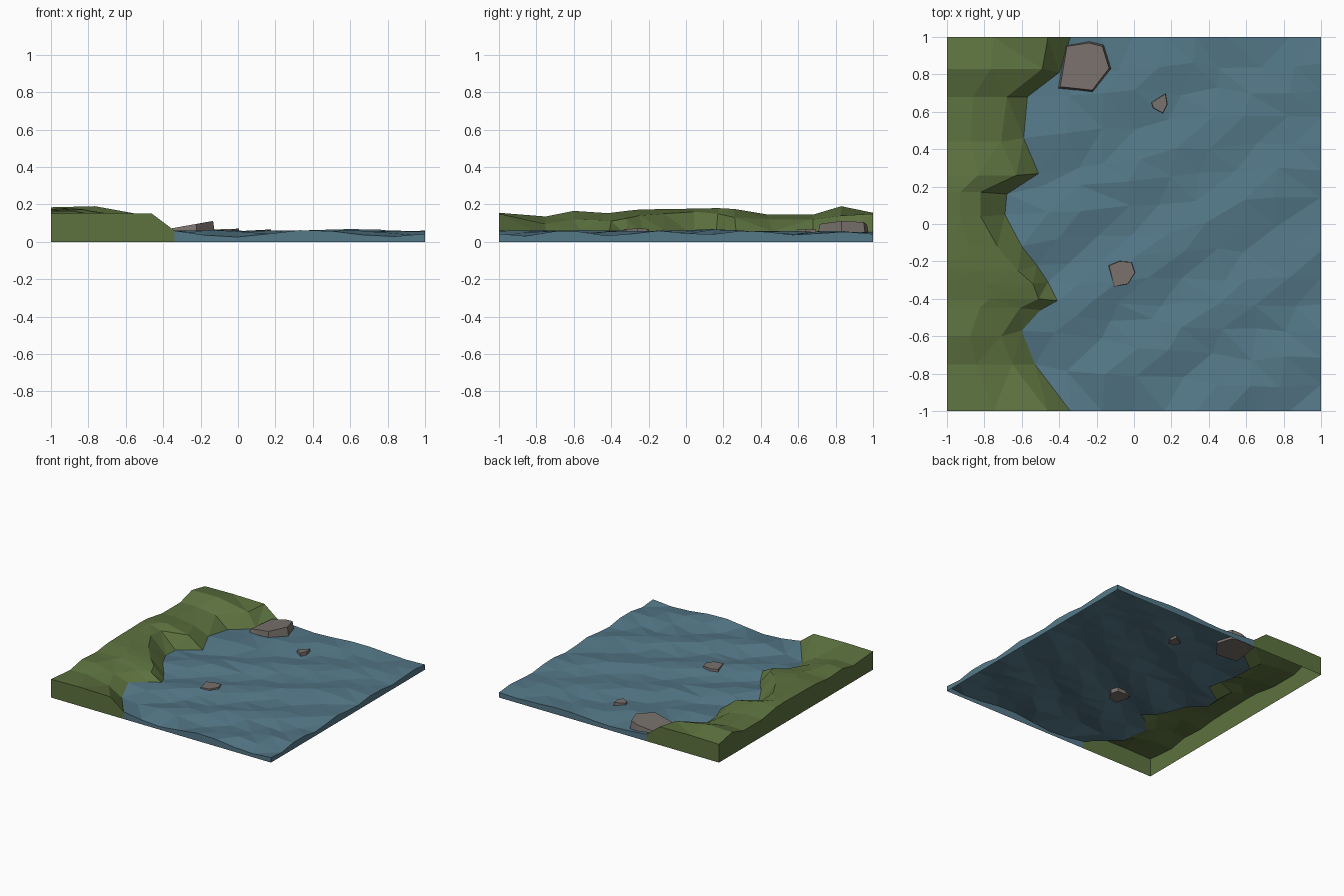
import bpy, bmesh, math, random

if "Cube" in bpy.data.objects:
    bpy.data.objects.remove(bpy.data.objects["Cube"])
random.seed(4)


def material(name, rgb):
    m = bpy.data.materials.new(name)
    m.diffuse_color = (*rgb, 1)
    m.use_nodes = True
    m.node_tree.nodes["Principled BSDF"].inputs["Base Color"].default_value = m.diffuse_color
    return m


GRASS = material("grass", (0.11, 0.17, 0.05))
WATER = material("water", (0.09, 0.19, 0.25))
STONE = material("stone", (0.19, 0.165, 0.15))


def finish(bm, name, mat):
    bmesh.ops.triangulate(bm, faces=[f for f in bm.faces if len(f.verts) == 4])
    me = bpy.data.meshes.new(name)
    bm.to_mesh(me)
    bm.free()
    me.materials.append(mat)
    ob = bpy.data.objects.new(name, me)
    bpy.context.collection.objects.link(ob)
    return ob


def sheet(name, rows, mat, sides):
    """Surface through a grid of points, with walls to z = 0 on some borders."""
    bm = bmesh.new()
    g = [[bm.verts.new(p) for p in r] for r in rows]
    for a, b in zip(g, g[1:]):
        for i in range(len(a) - 1):
            bm.faces.new((a[i], a[i + 1], b[i + 1], b[i]))
    borders = {"front": g[0][::-1], "back": g[-1],
               "left": [r[0] for r in g], "right": [r[-1] for r in g][::-1]}
    for s in sides:
        top = borders[s]
        low = [bm.verts.new((v.co.x, v.co.y, 0)) for v in top]
        for i in range(len(top) - 1):
            bm.faces.new((top[i], top[i + 1], low[i + 1], low[i]))
    return finish(bm, name, mat)


def ripple(x, y):
    """Diagonal waves, calmer towards the far right corner."""
    s = 0.5 * x - 0.85 * y
    amp = 0.016 - 0.004 * (x + y)
    z = 0.045 - amp * math.sin(2 * math.pi * (s - 0.31) / 0.42)
    return max(0.012, z + 0.012 * math.exp(-((x - .7) ** 2 + (y - .2) ** 2) / .1))


# Shoreline: foot x, foot y, bank edge x, bank edge y, bank edge z, crest z
shore = [(-.34, -1, -.46, -1, .15, .155), (-.53, -.75, -.65, -.75, .095, .135),
         (-.60, -.57, -.71, -.60, .12, .165), (-.50, -.46, -.61, -.45, .115, .155),
         (-.41, -.41, -.51, -.40, .11, .155), (-.46, -.31, -.54, -.32, .125, .165),
         (-.52, -.22, -.62, -.25, .14, .172), (-.60, -.12, -.73, -.12, .15, .175),
         (-.69, .05, -.82, .04, .16, .177), (-.68, .16, -.82, .17, .15, .18),
         (-.51, .27, -.63, .26, .13, .175), (-.59, .46, -.71, .44, .12, .145),
         (-.57, .68, -.68, .68, .12, .145), (-.40, .81, -.49, .83, .14, .19),
         (-.34, 1, -.46, 1, .15, .155)]

bank_rows, water_rows = [], []
n, cols = len(shore), 8
for k, (fx, fy, tx, ty, tz, cz) in enumerate(shore):
    foot_z = ripple(fx, fy)
    bank_rows.append([(-1, ty, cz * 0.97), ((tx - 1) / 2 - 0.02, ty, cz),
                      (tx, ty, tz), (fx, fy, foot_z)])
    row = []
    end_y = -1 + 2 * k / (n - 1)
    for i in range(cols + 1):
        t = i / cols
        x = fx + (1 - fx) * t
        y = fy + (end_y - fy) * min(1, 1.5 * t)
        if 0 < i < cols and 0 < k < n - 1:
            x += random.uniform(-.04, .04)
            y += random.uniform(-.02, .02)
        row.append((x, y, ripple(x, y)))
    water_rows.append(row)

# Grassy bank and river
sheet("grass_bank", bank_rows, GRASS, ("front", "back", "left"))
sheet("water", water_rows, WATER, ("front", "back", "right"))


def rock(name, outline, base, top, tilt, taper):
    """Angular stone: outline at the base, narrower tilted flat top."""
    cx = sum(p[0] for p in outline) / len(outline)
    cy = sum(p[1] for p in outline) / len(outline)
    bm = bmesh.new()
    low = [bm.verts.new((x, y, base)) for x, y in outline]
    up = [bm.verts.new((cx + (x - cx) * taper, cy + (y - cy) * taper,
                        top + tilt * (x - cx))) for x, y in outline]
    m = len(low)
    for i in range(m):
        j = (i + 1) % m
        bm.faces.new((low[i], low[j], up[j], up[i]))
    bm.faces.new(up)
    bm.faces.new(low[::-1])
    bmesh.ops.recalc_face_normals(bm, faces=bm.faces)
    return finish(bm, name, STONE)


# Stones in the water
rock("large_rock", [(-.41, .72), (-.22, .70), (-.12, .83), (-.16, .96),
                    (-.24, .98), (-.37, .96)], .02, .09, .16, .9)
rock("middle_rock", [(-.14, -.22), (-.08, -.195), (-.01, -.20), (.01, -.26),
                     (-.03, -.325), (-.11, -.34)], .02, .068, .03, .92)
rock("small_rock", [(.09, .65), (.17, .70), (.18, .64), (.155, .59),
                    (.10, .62)], .02, .064, .05, .92)
